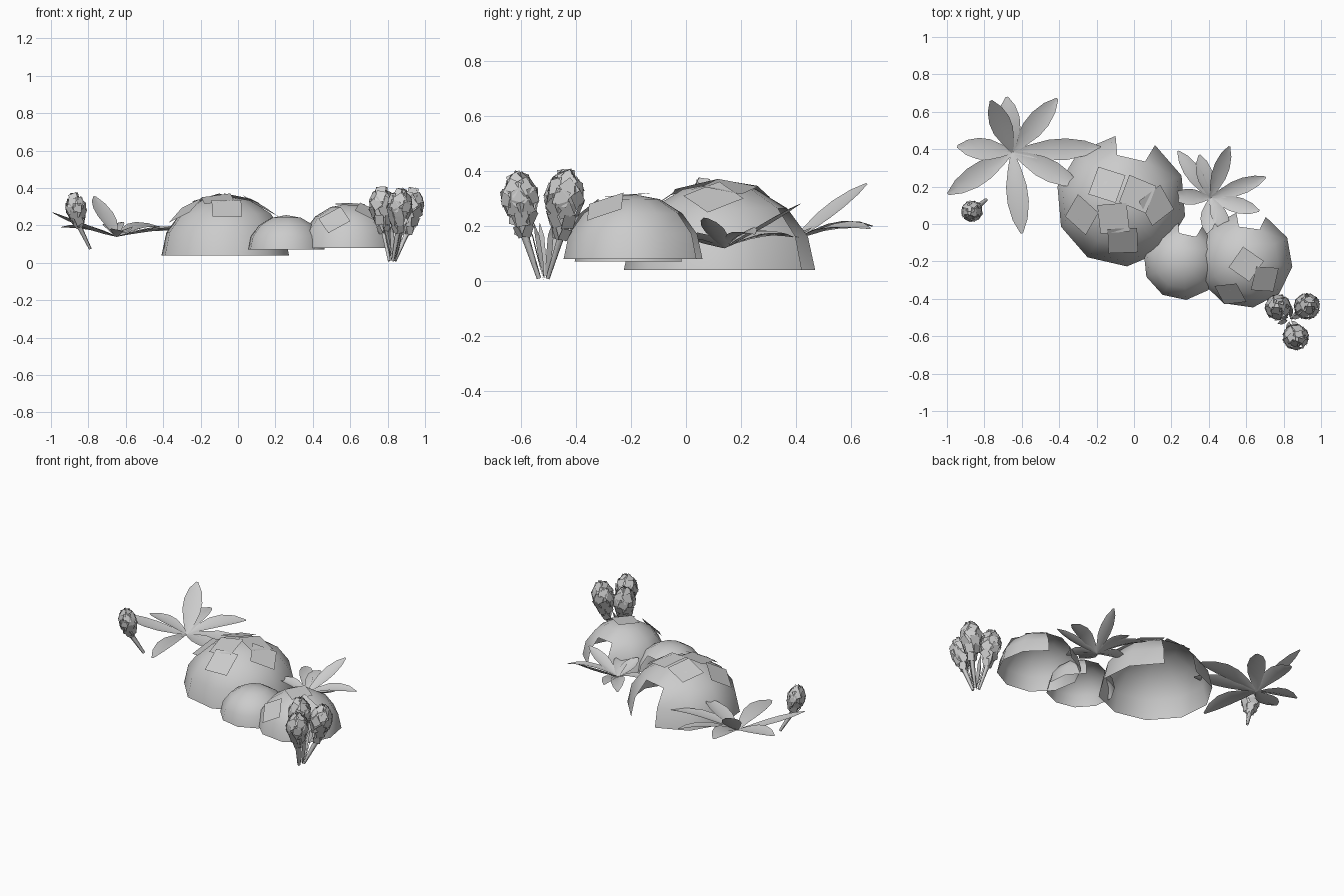
import bpy, bmesh, math, random
from mathutils import Vector, Matrix

if "Cube" in bpy.data.objects:
    bpy.data.objects.remove(bpy.data.objects["Cube"])

random.seed(4)


def finish(bm, name, angle=40, smooth=True):
    me = bpy.data.meshes.new(name)
    bm.to_mesh(me)
    bm.free()
    ob = bpy.data.objects.new(name, me)
    bpy.context.collection.objects.link(ob)
    if smooth:
        bpy.ops.object.select_all(action='DESELECT')
        ob.select_set(True)
        bpy.context.view_layer.objects.active = ob
        bpy.ops.object.shade_smooth_by_angle(angle=math.radians(angle))
    return ob


def quad(bm, centre, normal, spin, w, h):
    """Flat card lying across the given normal."""
    n = Vector(normal).normalized()
    m = n.to_track_quat('Z', 'Y').to_matrix() @ Matrix.Rotation(spin, 3, 'Z')
    bm.faces.new([bm.verts.new(Vector(centre) + m @ Vector((a * w / 2, b * h / 2, 0)))
                  for a, b in ((-1, -1), (1, -1), (1, 1), (-1, 1))])


# Open half-round bush with one gap at the back, plus flat leaf cards on top
def bush(name, cx, cy, z0, r, h, turn, cards, size):
    bm = bmesh.new()
    rings = []
    for k in range(4):
        t = math.radians(90 - 22.5 * k)
        rings.append([bm.verts.new((cx + r * math.sin(t) * math.cos(a),
                                    cy + r * math.sin(t) * math.sin(a),
                                    z0 + h * math.cos(t)))
                      for a in (math.radians(turn + 36 * i) for i in range(10))])
    top = bm.verts.new((cx, cy, z0 + h))
    for k in range(3):
        for i in range(10):
            if i == 0 and k < 2:
                continue
            j = (i + 1) % 10
            bm.faces.new((rings[k][i], rings[k][j], rings[k + 1][j], rings[k + 1][i]))
    for i in range(10):
        bm.faces.new((rings[3][i], rings[3][(i + 1) % 10], top))
    finish(bm, name, 60)
    if not cards:
        return
    bm = bmesh.new()
    for x, y, spin in cards:
        dx, dy = (x - cx) / r, (y - cy) / r
        dz = math.sqrt(max(0.02, 1 - dx * dx - dy * dy))
        n = Vector((dx / r, dy / r, dz / h)).normalized()
        p = Vector((x, y, z0 + h * dz)) - n * 0.002
        quad(bm, p, n, math.radians(spin), size, size)
    finish(bm, name + "_leaf_cards", smooth=False)


bush("large_bush", -0.068, 0.122, 0.04, 0.35, 0.318, 59,
     [(-0.145, 0.21, 30), (-0.28, 0.05, 35), (-0.11, 0.03, 30),
      (-0.06, -0.09, 0), (0.02, 0.16, 45), (0.12, 0.10, 40)], 0.158)
bush("small_bush", 0.258, -0.197, 0.07, 0.21, 0.185, 60, [], 0)
bush("medium_bush", 0.592, -0.193, 0.08, 0.257, 0.236, 64,
     [(0.60, -0.215, 35), (0.70, -0.295, 35), (0.515, -0.375, 40)], 0.135)


# Rosette plants: arched, tapered leaf blades reaching to each (x, y, z) tip
def rosette(name, base, tips, width):
    bm = bmesh.new()
    base = Vector(base)
    prof = [(0, 0.15), (0.2, 0.6), (0.42, 0.97), (0.62, 1.0), (0.83, 0.7), (1, 0.12)]
    for x, y, z, bow, roll in tips:
        d = Vector((x, y, z)) - base
        side = Vector((-d.y, d.x, 0)).normalized()
        side = (side + Vector((0, 0, roll))).normalized()
        rows = []
        for t, w in prof:
            p = base + d * t + Vector((0, 0, bow * 4 * t * (1 - t)))
            s = side * (w * width / 2)
            up = Vector((0, 0, 0.008 * w))
            rows.append([bm.verts.new(p + s + up), bm.verts.new(p - up), bm.verts.new(p - s + up)])
        for a, b in zip(rows, rows[1:]):
            for i in (0, 1):
                bm.faces.new((a[i], b[i], b[i + 1], a[i + 1]))
    finish(bm, name, 60)


rosette("left_leafy_plant", (-0.65, 0.385, 0.14),
        [(-0.945, 0.415, 0.19, 0.02, 0.1), (-0.765, 0.66, 0.355, 0.0, 0.2),
         (-0.68, 0.68, 0.2, 0.03, -0.1), (-0.41, 0.67, 0.19, 0.03, 0.2),
         (-0.18, 0.41, 0.16, 0.03, 0.1), (-0.3, 0.21, 0.19, 0.01, 0.1),
         (-0.6, -0.05, 0.16, 0.03, 0.1), (-0.995, 0.16, 0.27, -0.01, -0.1)], 0.115)
rosette("right_leafy_plant", (0.41, 0.14, 0.12),
        [(0.51, 0.415, 0.28, 0.0, 0.2), (0.235, 0.39, 0.16, 0.03, 0.1),
         (0.705, 0.25, 0.17, 0.03, 0.2), (0.67, 0.07, 0.23, 0.0, -0.1),
         (0.5, -0.045, 0.16, 0.02, 0.1), (0.39, -0.05, 0.18, 0.0, 0.1),
         (0.2, 0.15, 0.16, 0.02, -0.1), (0.35, 0.37, 0.17, 0.02, 0.1)], 0.085)


# Scaly flower bud, tapering down onto a stem that leans out from the foot
def flower(name, foot, centre, r, h, low):
    foot, centre = Vector(foot), Vector(centre)
    axis = ((centre - foot).normalized() + Vector((0, 0, 1.0))).normalized()
    rot = axis.to_track_quat('Z', 'Y').to_matrix()
    prof = [(low, 0.3), (-0.9, 0.65), (-0.2, 0.92), (0.4, 0.88), (0.8, 0.5), (1, 0)]
    # inner body following the profile
    bm = bmesh.new()
    rings = [[bm.verts.new(centre + rot @ Vector((q * r * .85 * math.cos(a), q * r * .85 * math.sin(a), s * h * .94)))
              for a in (math.pi * i / 3 for i in range(6))] for s, q in prof[:-1]]
    for a, b in zip(rings, rings[1:]):
        for i in range(6):
            bm.faces.new((a[i], a[(i + 1) % 6], b[(i + 1) % 6], b[i]))
    bm.faces.new(rings[-1])
    # overlapping petals, smaller towards the stem
    for k, (s, q, count) in enumerate(((low * .9, .36, 4), (-.95, .65, 5), (-.45, .84, 6),
                                       (.05, .92, 6), (.48, .78, 6), (.82, .42, 4))):
        for i in range(count):
            a = 2 * math.pi * (i + 0.5 * (k % 2)) / count + random.uniform(-.2, .2)
            n = Vector((math.cos(a), math.sin(a), max(s, -.4) * 0.9))
            p = Vector((math.cos(a) * q * r, math.sin(a) * q * r, s * h * .95))
            size = r * (.45 + .45 * q) if s < 0 else r * .8
            quad(bm, centre + rot @ p, rot @ n, math.radians(90) + random.uniform(-.4, .7), size * 1.1, size)
    finish(bm, name + "_bud", smooth=False)
    cu = bpy.data.curves.new(name + "_stem", 'CURVE')
    cu.dimensions = '3D'
    cu.bevel_depth = 0.013
    cu.bevel_resolution = 0
    cu.use_fill_caps = True
    sp = cu.splines.new('POLY')
    end = centre + axis * low * h * .9
    sp.points.add(2)
    for pt, co, rad in zip(sp.points, (foot, foot.lerp(end, .55), end), (0.7, 1.0, 1.3)):
        pt.co = (*co, 1)
        pt.radius = rad
    bpy.context.collection.objects.link(bpy.data.objects.new(name + "_stem", cu))


flower("left_flower", (-0.79, 0.13, 0.075), (-0.867, 0.068, 0.295), 0.055, 0.077, -1.4)
for i, (x, y, z, h) in enumerate(((0.77, -0.445, 0.31, 0.093),
                                  (0.925, -0.44, 0.305, 0.093),
                                  (0.865, -0.605, 0.305, 0.086))):
    flower(f"right_flower_{i + 1}", (0.825 + (x - .85) * .2, -0.515 + (y + .5) * .2, 0.01),
           (x, y, z), 0.068, h, -1.7)

# Narrow blades sheathing the foot of the flower group
bm = bmesh.new()
for i in range(6):
    a = math.radians(60 * i + 20)
    d = Vector((math.cos(a), math.sin(a), 0))
    s = Vector((-d.y, d.x, 0)) * 0.011
    c = Vector((0.832, -0.51, 0.005)) + d * .01
    v = [bm.verts.new(c)]
    for out, up in ((.02, .08), (.04, .16)):
        p = c + d * out + Vector((0, 0, up))
        v += [bm.verts.new(p - s), bm.verts.new(p + s)]
    tip = bm.verts.new(c + d * .06 + Vector((0, 0, .21)))
    bm.faces.new(v[:3])
    bm.faces.new((v[1], v[3], v[4], v[2]))
    bm.faces.new((v[3], tip, v[4]))
finish(bm, "right_flower_blades", smooth=False)
